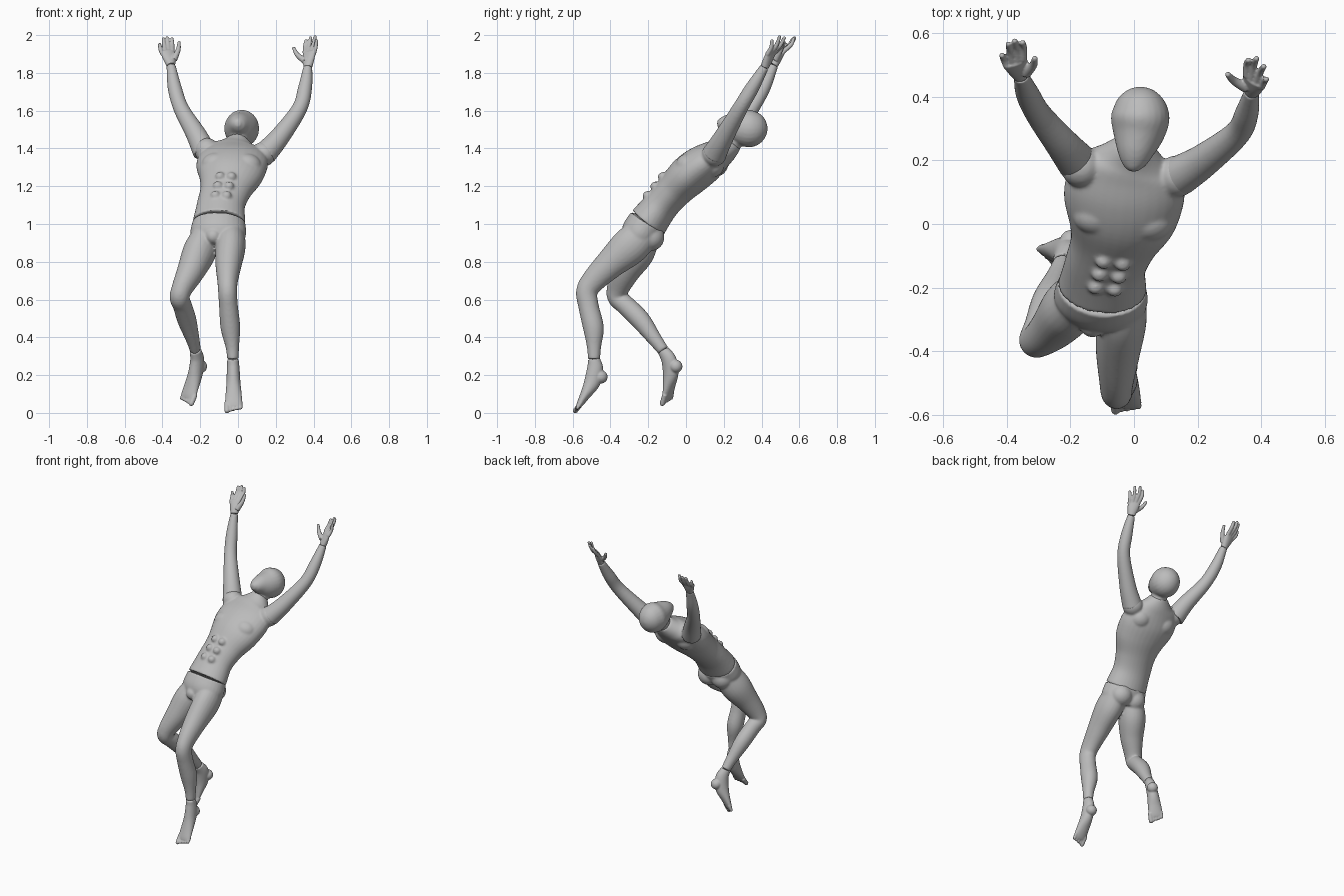
import bpy
import bmesh
from math import cos, sin, pi
from mathutils import Vector, Matrix

default_cube = bpy.data.objects.get("Cube")
if default_cube:
    bpy.data.objects.remove(default_cube, do_unlink=True)

# One plain grey for the whole figure
grey = bpy.data.materials.new("plain_grey")
grey.use_nodes = True
colour = (0.5, 0.5, 0.5, 1)
grey.diffuse_color = colour
for node in grey.node_tree.nodes:
    if node.type == "BSDF_PRINCIPLED":
        node.inputs["Base Color"].default_value = colour
        node.inputs["Roughness"].default_value = 0.6


def spline(sections, steps=6):
    """Smoothly interpolate sections of (x, y, z, half width, half depth)."""
    keys = [Vector(section) for section in sections]
    keys = [keys[0] * 2 - keys[1]] + keys + [keys[-1] * 2 - keys[-2]]
    result = []
    for a, b, c, d in zip(keys, keys[1:], keys[2:], keys[3:]):
        for step in range(steps):
            t = step / steps
            result.append((b * 2 + (c - a) * t + (a * 2 - b * 5 + c * 4 - d) * t ** 2
                           + (b * 3 - a - c * 3 + d) * t ** 3) * 0.5)
    result.append(keys[-2])
    return result


def loft(bm, sections, side=(1, 0, 0), sides=24):
    """Closed skin of elliptical rings along a smooth path."""
    stations = spline(sections)
    centres = [Vector(station[:3]) for station in stations]
    rings = []
    for i, station in enumerate(stations):
        ahead = centres[min(i + 1, len(centres) - 1)]
        behind = centres[max(i - 1, 0)]
        tangent = (ahead - behind).normalized()
        across = Vector(side)
        across = (across - tangent * across.dot(tangent)).normalized()
        depth = tangent.cross(across)
        ring = []
        for k in range(sides):
            angle = 2 * pi * k / sides
            offset = across * cos(angle) * station[3] + depth * sin(angle) * station[4]
            ring.append(bm.verts.new(centres[i] + offset))
        rings.append(ring)
    for low, high in zip(rings, rings[1:]):
        for k in range(sides):
            following = (k + 1) % sides
            bm.faces.new((low[k], low[following], high[following], high[k]))
    bm.faces.new(rings[0][::-1])
    bm.faces.new(rings[-1])


def tube(bm, points, radii):
    loft(bm, [(*point, radius, radius) for point, radius in zip(points, radii)])


def blob(bm, centre, radius, scale=(1, 1, 1)):
    matrix = Matrix.Translation(Vector(centre)) @ Matrix.Diagonal((*scale, 1))
    bmesh.ops.create_icosphere(bm, subdivisions=3, radius=radius, matrix=matrix)


def finish(bm, name, voxel, smoothing):
    """Fuse the overlapping forms into one smooth skin."""
    bmesh.ops.recalc_face_normals(bm, faces=bm.faces[:])
    mesh = bpy.data.meshes.new(name)
    bm.to_mesh(mesh)
    bm.free()
    mesh.materials.append(grey)
    for polygon in mesh.polygons:
        polygon.use_smooth = True
    part = bpy.data.objects.new(name, mesh)
    bpy.context.collection.objects.link(part)
    fuse = part.modifiers.new("fuse", "REMESH")
    fuse.mode = "VOXEL"
    fuse.voxel_size = voxel
    fuse.use_smooth_shade = True
    relax = part.modifiers.new("relax", "SMOOTH")
    relax.factor = 0.5
    relax.iterations = smoothing
    return part


body_side = Vector((1, -0.12, -0.03))
waist = (-.1, -.2, 1.01, .14, .105)

# Torso: ribcage, shoulders, chest, shoulder blades and stomach muscles
bm = bmesh.new()
loft(bm, [waist, (-.09, -.13, 1.1, .128, .093), (-.065, -.06, 1.18, .137, .097),
          (-.04, .02, 1.26, .175, .11), (-.03, .1, 1.32, .19, .105),
          (-.02, .17, 1.37, .17, .083), (-.01, .21, 1.4, .11, .07),
          (0, .25, 1.44, .055, .055)], body_side, 32)
blob(bm, (-.165, .18, 1.39), .066)
blob(bm, (.135, .15, 1.37), .066)
for sign in (-1, 1):
    blob(bm, Vector((-.035, .02, 1.31)) + body_side * sign * .08, .066, (1.2, 1, 1))
    blob(bm, Vector((-.025, .14, 1.32)) + body_side * sign * .085, .075)
    for row in range(3):
        centre = Vector((-.09, -.2, 1.15)).lerp(Vector((-.065, -.12, 1.25)), row / 2)
        blob(bm, centre + body_side * sign * .03, .026)
finish(bm, "torso", .007, 5)

# Head with neck, tipped back
bm = bmesh.new()
loft(bm, [(0, .165, 1.53, .012, .015), (0, .185, 1.53, .036, .035),
          (.005, .23, 1.525, .06, .062), (.015, .29, 1.51, .084, .09),
          (.02, .34, 1.505, .092, .099), (.02, .39, 1.505, .074, .08),
          (.02, .42, 1.505, .043, .046), (.02, .432, 1.505, .01, .01)])
tube(bm, [(0, .24, 1.425), (.005, .27, 1.46), (.015, .31, 1.5)], (.052, .05, .05))
finish(bm, "head", .007, 5)

# Pelvis and both legs, one bent further back than the other
left_ankle = (-.027, -.487, .285)
right_ankle = (-.225, -.12, .33)
bm = bmesh.new()
loft(bm, [waist, (-.105, -.235, .95, .148, .108), (-.11, -.255, .9, .13, .09)], body_side, 32)
loft(bm, [(-.04, -.225, .95, .075, .09), (-.04, -.3, .88, .08, .1),
          (-.05, -.4, .79, .07, .08), (-.055, -.49, .7, .055, .064),
          (-.055, -.525, .64, .05, .057), (-.05, -.515, .56, .05, .054),
          (-.04, -.49, .45, .052, .055), (-.03, -.487, .35, .036, .038),
          (*left_ankle, .03, .032)])
loft(bm, [(-.165, -.225, .94, .075, .09), (-.205, -.265, .85, .086, .098),
          (-.25, -.32, .75, .073, .077), (-.295, -.36, .66, .056, .06),
          (-.31, -.365, .61, .052, .05), (-.295, -.32, .57, .05, .052),
          (-.27, -.24, .49, .05, .052), (-.24, -.165, .39, .036, .038),
          (*right_ankle, .029, .031)], (.95, -.3, 0))
for x in (-.155, -.05):
    blob(bm, (x, -.187, .93), .073)
blob(bm, (-.13, -.315, .935), .042)
finish(bm, "pelvis_and_legs", .007, 5)


def foot(name, ankle, heel, toe, inner):
    """Pointed foot laid out along the sole, with five toes."""
    ankle, heel, toe = Vector(ankle), Vector(heel), Vector(toe)
    forward = (toe - heel).normalized()
    length = (toe - heel).length
    up = ankle - heel
    up = (up - forward * up.dot(forward)).normalized()
    across = forward.cross(up) * inner

    def place(along, height, sideways=0):
        return heel + forward * along * length + up * height + across * sideways

    bm = bmesh.new()
    loft(bm, [(*ankle, .03, .032), (*place(.1, .088), .034, .043),
              (*place(.33, .05), .037, .043), (*place(.6, .03), .043, .028),
              (*place(.8, .017), .046, .018), (*place(.88, .012), .044, .012)], across)
    blob(bm, place(.13, .036), .035)
    for i in range(5):
        sideways = .036 - .018 * i
        radius = .014 if i == 0 else .01
        tip = place(.97 - .018 * i, .01, sideways)
        tube(bm, [place(.76, .016, sideways), tip], (radius, radius))
        blob(bm, tip, radius)
    finish(bm, name, .0045, 3)


foot("left_foot", left_ankle, (-.022, -.4, .19), (-.022, -.585, 0), 1)
foot("right_foot", right_ankle, (-.17, -.015, .255), (-.275, -.1, .045), -1)


def arm(name, path):
    bm = bmesh.new()
    tube(bm, path, (.064, .053, .041, .037, .024))
    finish(bm, name, .006, 4)


def hand(name, wrist, index, pinky, tips, thumb):
    """Palm between the wrist and knuckles, then curled fingers and thumb."""
    wrist, index, pinky = Vector(wrist), Vector(index), Vector(pinky)
    knuckles = (index + pinky) / 2
    middle = wrist.lerp(knuckles, 0.5)
    bm = bmesh.new()
    loft(bm, [(*wrist, .024, .022), (*middle, .034, .02), (*knuckles, .041, .014)], pinky - index)
    for i, tip in enumerate(tips):
        base = index.lerp(pinky, i / 3)
        joint = base.lerp(Vector(tip), 0.5) + Vector((0, .008, -.004))
        tube(bm, [base.lerp(middle, .2), joint, tip], (.013, .011, .009))
        blob(bm, tip, .009)
    tube(bm, thumb, (.018, .013, .009))
    blob(bm, thumb[-1], .009)
    finish(bm, name, .004, 2)


# Raised arms and open hands
left_wrist = (.37, .415, 1.83)
right_wrist = (-.355, .465, 1.84)
arm("left_arm", [(.14, .15, 1.37), (.22, .2, 1.46), (.325, .285, 1.61),
                 (.355, .35, 1.72), left_wrist])
arm("right_arm", [(-.175, .19, 1.38), (-.225, .25, 1.48), (-.3, .345, 1.61),
                  (-.335, .41, 1.72), right_wrist])
hand("left_hand", left_wrist, (.35, .475, 1.915), (.405, .43, 1.905),
     [(.36, .515, 1.97), (.385, .52, 1.985), (.408, .495, 1.99), (.416, .455, 1.97)],
     [(.352, .43, 1.865), (.315, .45, 1.895), (.295, .47, 1.93)])
hand("right_hand", right_wrist, (-.345, .525, 1.925), (-.405, .495, 1.905),
     [(-.35, .57, 1.98), (-.375, .575, 1.985), (-.395, .565, 1.98), (-.415, .53, 1.95)],
     [(-.34, .475, 1.87), (-.317, .5, 1.92), (-.312, .52, 1.96)])
